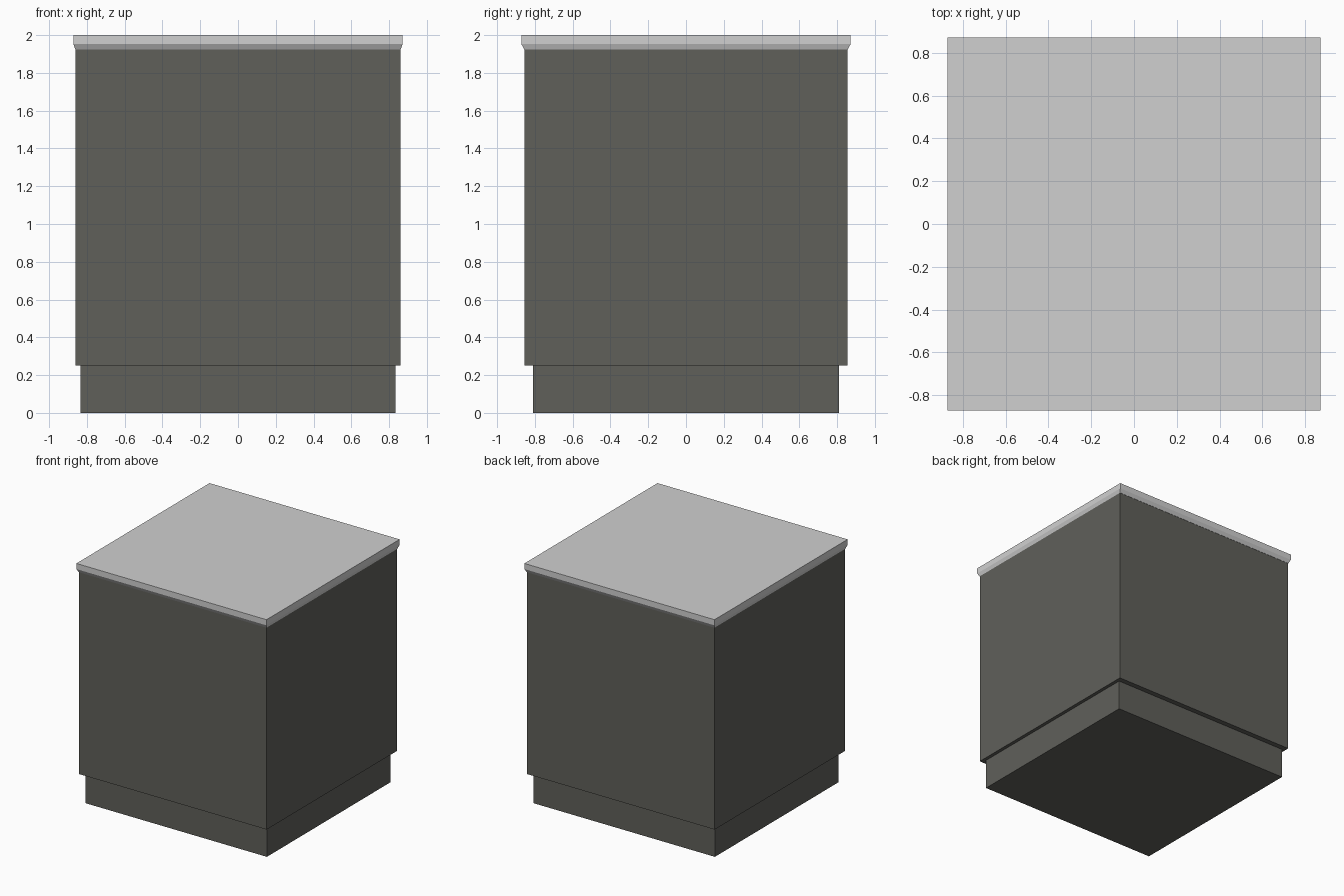
import bpy
import bmesh

if "Cube" in bpy.data.objects:
    bpy.data.objects.remove(bpy.data.objects["Cube"])


def material(name, rgb):
    m = bpy.data.materials.new(name)
    m.diffuse_color = (*rgb, 1.0)
    m.use_nodes = True
    m.node_tree.nodes["Principled BSDF"].inputs["Base Color"].default_value = m.diffuse_color
    return m


charcoal = material("charcoal panel", (0.115, 0.115, 0.102))
pale_grey = material("pale grey worktop", (0.63, 0.63, 0.63))


def stack(name, levels, mat):
    """Closed rectangular solid lofted through (half_x, half_y, z) levels."""
    bm = bmesh.new()
    rings = [[bm.verts.new((sx * hx, sy * hy, z))
              for sx, sy in ((-1, -1), (1, -1), (1, 1), (-1, 1))]
             for hx, hy, z in levels]
    for low, high in zip(rings, rings[1:]):
        for i in range(4):
            j = (i + 1) % 4
            bm.faces.new((low[i], low[j], high[j], high[i]))
    bm.faces.new(rings[0][::-1])
    bm.faces.new(rings[-1])
    mesh = bpy.data.meshes.new(name)
    bm.to_mesh(mesh)
    bm.free()
    mesh.materials.append(mat)
    obj = bpy.data.objects.new(name, mesh)
    bpy.context.collection.objects.link(obj)
    return obj


# Recessed plinth
stack("plinth", [(0.833, 0.811, 0.0), (0.833, 0.811, 0.25)], charcoal)

# Cabinet body
stack("cabinet_body", [(0.861, 0.854, 0.25), (0.861, 0.854, 1.924)], charcoal)

# Worktop with chamfered lower edge
stack("worktop", [(0.861, 0.856, 1.924), (0.872, 0.872, 1.953), (0.872, 0.872, 2.0)], pale_grey)
